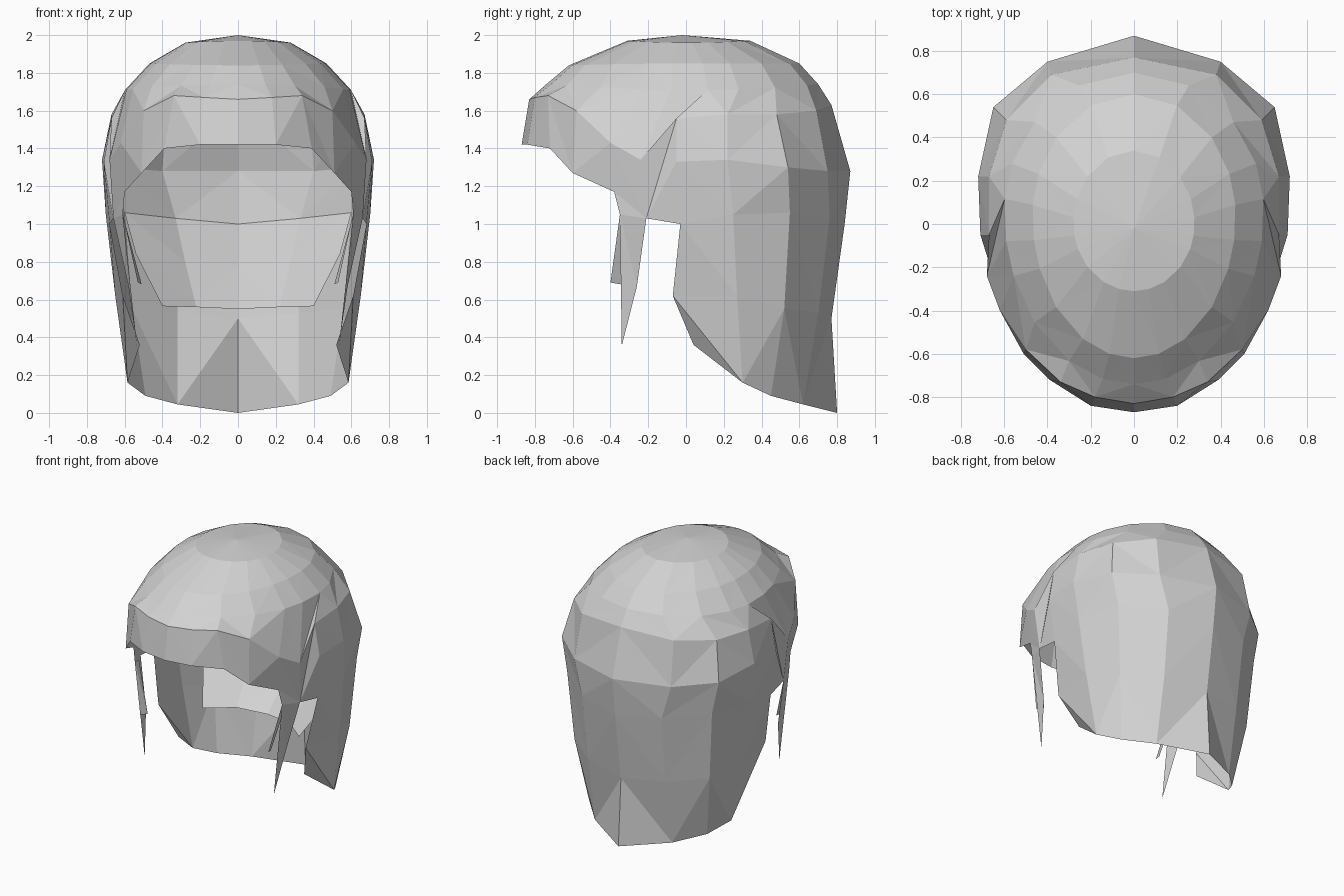
import bpy
import bmesh
import math

if "Cube" in bpy.data.objects:
    bpy.data.objects.remove(bpy.data.objects["Cube"])

hair = bpy.data.materials.new("light_grey_hair")
hair.diffuse_color = (0.65, 0.65, 0.65, 1)
hair.use_nodes = True
hair.node_tree.nodes["Principled BSDF"].inputs["Base Color"].default_value = hair.diffuse_color


def finish(name, bm, toward=None):
    """Turn a right-half mesh into a mirrored, flat-shaded object."""
    bmesh.ops.remove_doubles(bm, verts=bm.verts, dist=0.0005)
    bmesh.ops.recalc_face_normals(bm, faces=bm.faces)
    bm.normal_update()
    # make the sheet face the wanted way
    if toward and sum(f.normal.dot(toward(f.calc_center_median())) * f.calc_area()
                      for f in bm.faces) < 0:
        bmesh.ops.reverse_faces(bm, faces=bm.faces)
    me = bpy.data.meshes.new(name)
    bm.to_mesh(me)
    bm.free()
    me.materials.append(hair)
    ob = bpy.data.objects.new(name, me)
    bpy.context.collection.objects.link(ob)
    mod = ob.modifiers.new("mirror", 'MIRROR')
    mod.use_clip = True
    mod.merge_threshold = 0.001
    return ob


def loft(bm, rows):
    """Bridge successive rows of points; None leaves a gap."""
    grid = [[bm.verts.new(p) if p else None for p in row] for row in rows]
    for a, b in zip(grid, grid[1:]):
        for j in range(len(a) - 1):
            quad = [a[j], a[j + 1], b[j + 1], b[j]]
            if all(quad):
                # alternate the diagonals for a faceted look
                k = j % 2
                bm.faces.new([quad[k], quad[k + 1], quad[k + 2]])
                bm.faces.new([quad[k], quad[k + 2], quad[(k + 3) % 4]])


ANGLES = [0, 14, 30, 50, 68, 80, 95, 110, 130, 155, 180]


def dome_ring(front, side, back):
    """Half ring through a front (y, z), a side (x, y, z) and a back (y, z)."""
    pts = []
    for deg in ANGLES:
        s, c = math.sin(math.radians(deg)), math.cos(math.radians(deg))
        end = front if c > 0 else back
        pts.append((side[0] * s if 0 < deg < 180 else 0,
                    side[1] + (end[0] - side[1]) * abs(c),
                    side[2] + (end[1] - side[2]) * c * c))
    return pts


# Crown of the hair
crown = [
    dome_ring((-0.02, 2.0), (0, -0.02, 2.0), (-0.02, 2.0)),
    dome_ring((-0.31, 1.97), (0.28, 0.0, 1.96), (0.34, 1.97)),
    dome_ring((-0.62, 1.84), (0.47, 0.04, 1.85), (0.60, 1.85)),
    dome_ring((-0.74, 1.74), (0.60, 0.06, 1.71), (0.70, 1.74)),
]

# Fringe crease continuing around the head, front to back
crease = [(0, -0.83, 1.66), (0.18, -0.80, 1.67), (0.34, -0.73, 1.68),
          (0.50, -0.58, 1.60), (0.62, -0.40, 1.43), (0.68, -0.24, 1.34),
          (0.67, -0.05, 1.56), (0.67, 0.22, 1.58), (0.59, 0.48, 1.58),
          (0.38, 0.69, 1.60), (0, 0.77, 1.63)]

# Fringe hem, then the widest line of the head
brow = [(0, -0.87, 1.42), (0.20, -0.84, 1.42), (0.39, -0.72, 1.40),
        (0.51, -0.60, 1.27), (0.60, -0.38, 1.17), (0.66, -0.21, 1.03),
        (0.71, -0.05, 1.33), (0.72, 0.22, 1.34), (0.65, 0.54, 1.30),
        (0.40, 0.75, 1.28), (0, 0.87, 1.28)]

# Long back and sides
GAP = [None] * 6
nape = [(0.68, -0.03, 1.00), (0.70, 0.25, 1.05), (0.60, 0.55, 1.06),
        (0.33, 0.76, 1.03), (0, 0.84, 1.00)]
neck = [(0.61, -0.07, 0.62), (0.65, 0.27, 0.62), (0.56, 0.52, 0.55),
        (0.32, 0.70, 0.53), (0, 0.77, 0.50)]
hem = [(0.52, 0.04, 0.36), (0.585, 0.30, 0.16), (0.49, 0.45, 0.09),
       (0.32, 0.62, 0.045), (0, 0.80, 0.0)]

bm = bmesh.new()
loft(bm, crown + [crease, brow, GAP + nape, GAP + neck, GAP + hem])
# temple piece joining the fringe to the side hair
bm.faces.new([bm.verts.new(p) for p in (brow[5], brow[6], nape[0])])
finish("hair_shell", bm, lambda p: p - type(p)((0, 0, 0.9)))

# Inner lining sloping forward from the nape
bm = bmesh.new()
loft(bm, [nape[2:],
          [(0.54, 0.36, 0.84), (0.28, 0.53, 0.80), (0, 0.60, 0.78)],
          [(0.40, 0.15, 0.565), (0.22, 0.30, 0.56), (0, 0.35, 0.55)]])
finish("nape_lining", bm, lambda p: type(p)((0, -1, 0.3)))

# Pointed strands in front of the ears
outer = [(0.61, -0.35, 1.05), (0.60, -0.38, 1.17), (0.66, -0.21, 1.03),
         (0.58, -0.26, 0.67), (0.535, -0.34, 0.355)]
inner = [(0.61, -0.35, 1.05), (0.61, -0.30, 1.04), (0.51, -0.34, 0.68),
         (0.53, -0.40, 0.69)]
bm = bmesh.new()
for pts in (outer, inner):
    vs = [bm.verts.new(p) for p in pts]
    for i in range(1, len(vs) - 1):
        bm.faces.new([vs[0], vs[i], vs[i + 1]])
finish("sideburn_strands", bm, lambda p: type(p)((1, 0, 0)))
